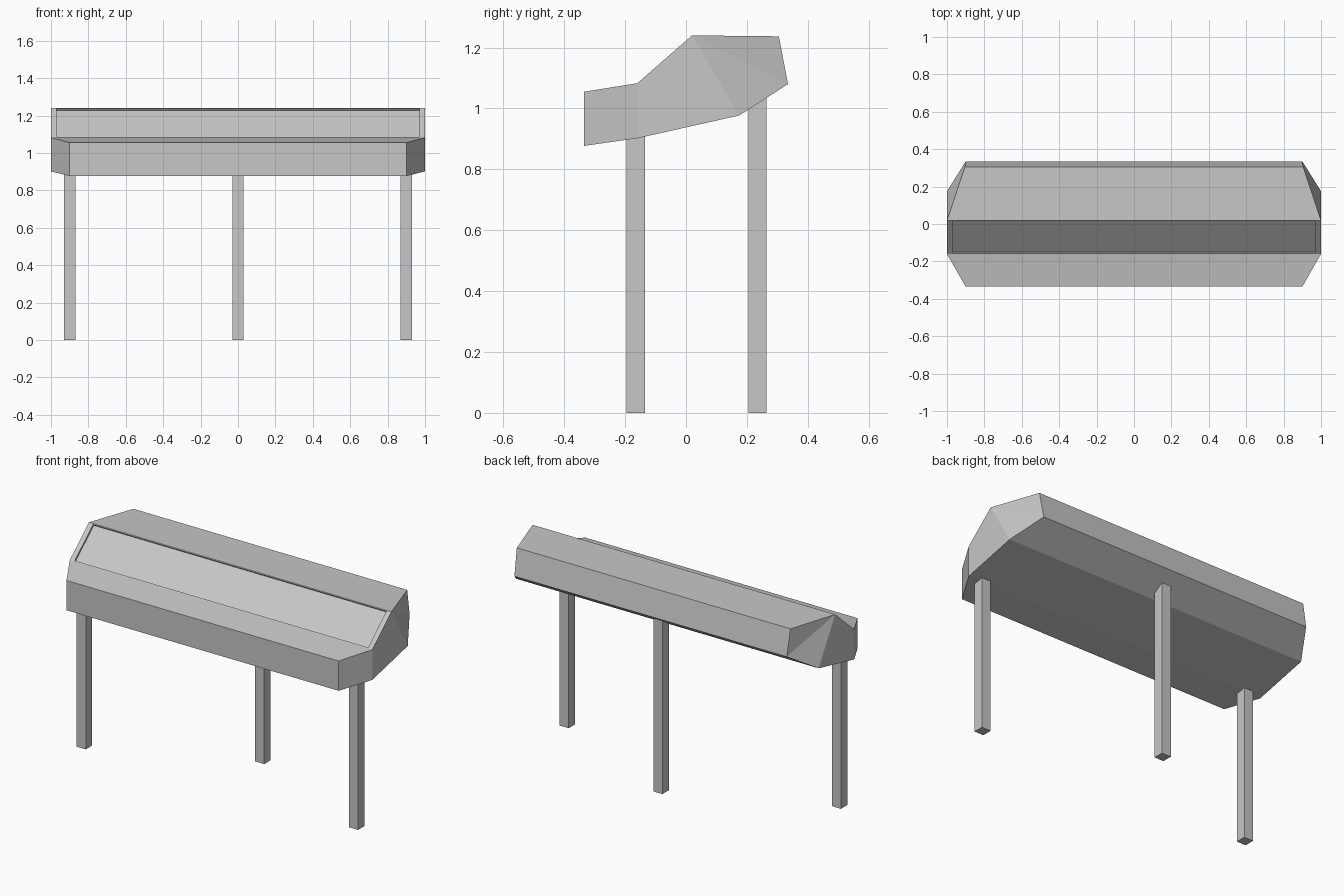
import bpy, bmesh
from mathutils import Vector

cube = bpy.data.objects.get("Cube")
if cube:
    bpy.data.objects.remove(cube, do_unlink=True)

gray = bpy.data.materials.new("plain gray")
gray.use_nodes = True
color = (0.57, 0.57, 0.57, 1)
gray.diffuse_color = color
gray.node_tree.nodes["Principled BSDF"].inputs["Base Color"].default_value = color


def add_object(name, bm):
    bmesh.ops.recalc_face_normals(bm, faces=bm.faces[:])
    mesh = bpy.data.meshes.new(name)
    bm.to_mesh(mesh)
    bm.free()
    mesh.materials.append(gray)
    obj = bpy.data.objects.new(name, mesh)
    bpy.context.collection.objects.link(obj)
    return obj


# Console body: side profile as (half width, y, z), chamfered at the corners
profile = [
    (0.9, -0.335, 0.877), (0.9, -0.335, 1.055),
    (1.0, -0.16, 1.083), (1.0, 0.02, 1.24),
    (0.905, 0.305, 1.237), (0.9, 0.335, 1.08),
    (1.0, 0.175, 0.977), (1.0, -0.16, 0.902),
]
end_faces = [(0, 1, 2, 7), (2, 3, 6, 7), (3, 4, 5), (3, 5, 6)]

bm = bmesh.new()
sides = [[bm.verts.new((s * w, y, z)) for w, y, z in profile] for s in (-1, 1)]
left, right = sides
strips = []
for i in range(len(profile)):
    j = (i + 1) % len(profile)
    strips.append(bm.faces.new((left[i], right[i], right[j], left[j])))
for ring in sides:
    for face in end_faces:
        bm.faces.new([ring[k] for k in face])
bmesh.ops.recalc_face_normals(bm, faces=bm.faces[:])

# Shallow recess in the sloping control panel
panel = strips[2]
bmesh.ops.inset_individual(bm, faces=[panel], thickness=0.007)
for v in panel.verts:
    v.co.x = 0.97 if v.co.x > 0 else -0.97
inward = -panel.normal.copy()
floor = bmesh.ops.extrude_discrete_faces(bm, faces=[panel])["faces"][0]
bmesh.ops.translate(bm, verts=floor.verts[:], vec=inward * 0.011)
add_object("console_body", bm)


# Square legs, with their tops hidden inside the body
def add_leg(name, x, y, top, width=0.06):
    bm = bmesh.new()
    bmesh.ops.create_cube(bm, size=1)
    bmesh.ops.scale(bm, verts=bm.verts[:], vec=(width, width, top))
    bmesh.ops.translate(bm, verts=bm.verts[:], vec=Vector((x, y, top / 2)))
    add_object(name, bm)


add_leg("front_left_leg", 0.9, -0.165, 0.94)
add_leg("front_right_leg", -0.9, -0.165, 0.94)
add_leg("back_leg", 0, 0.235, 1.06)
